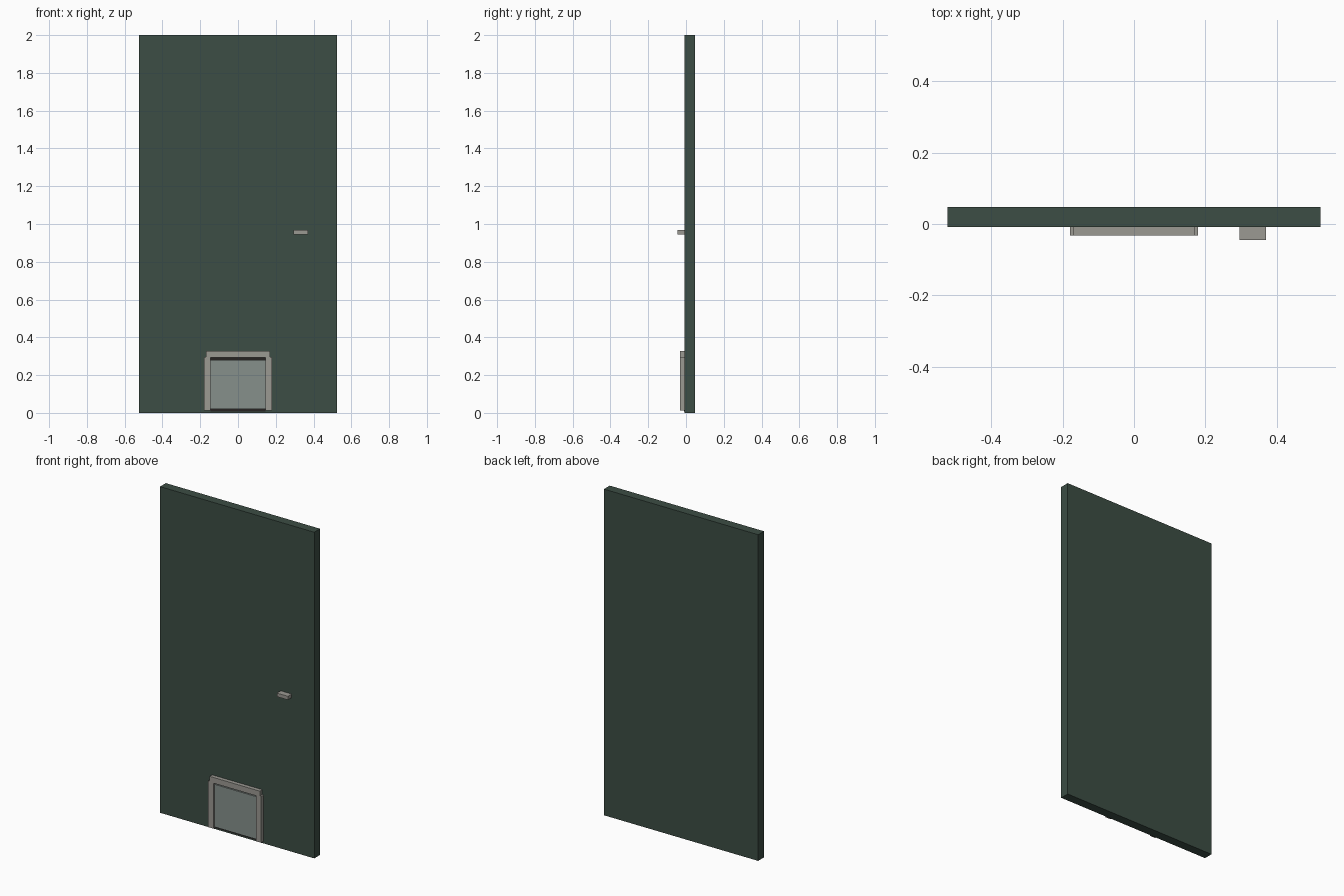
import bpy

if "Cube" in bpy.data.objects:
    bpy.data.objects.remove(bpy.data.objects["Cube"])


def material(name, rgb):
    m = bpy.data.materials.new(name)
    m.diffuse_color = (*rgb, 1)
    m.use_nodes = True
    m.node_tree.nodes["Principled BSDF"].inputs["Base Color"].default_value = m.diffuse_color
    return m


green = material("door_green", (0.045, 0.075, 0.058))
metal = material("warm_metal", (0.33, 0.32, 0.29))
flap_grey = material("flap_grey", (0.24, 0.28, 0.26))
dark = material("dark_gap", (0.02, 0.017, 0.016))


def box(name, x, y, z, mat):
    """Box from (min, max) pairs on each axis."""
    bpy.ops.mesh.primitive_cube_add(size=1, location=[sum(r) / 2 for r in (x, y, z)])
    o = bpy.context.object
    o.name = name
    o.scale = [r[1] - r[0] for r in (x, y, z)]
    bpy.ops.object.transform_apply(location=False, rotation=False, scale=True)
    o.data.materials.append(mat)
    return o


FACE = -0.008  # front face of the door

# Door slab and handle
box("door_panel", (-0.523, 0.523), (FACE, 0.048), (0, 2), green)
box("door_handle", (0.295, 0.37), (-0.045, FACE), (0.945, 0.967), metal)

# Pet door frame: two posts and a top rail
for side, s in (("left", -1), ("right", 1)):
    x = sorted((s * 0.145, s * 0.18))
    box("pet_door_post_" + side, x, (-0.032, FACE), (0.013, 0.297), metal)
box("pet_door_top_rail", (-0.17, 0.17), (-0.032, FACE), (0.292, 0.327), metal)

# Recessed flap with dark gaps above and below
box("pet_door_flap", (-0.145, 0.145), (-0.022, FACE), (0.02, 0.281), flap_grey)
box("gap_top", (-0.145, 0.145), (-0.01, FACE), (0.281, 0.292), dark)
box("gap_bottom", (-0.145, 0.145), (-0.01, FACE), (0.008, 0.02), dark)
